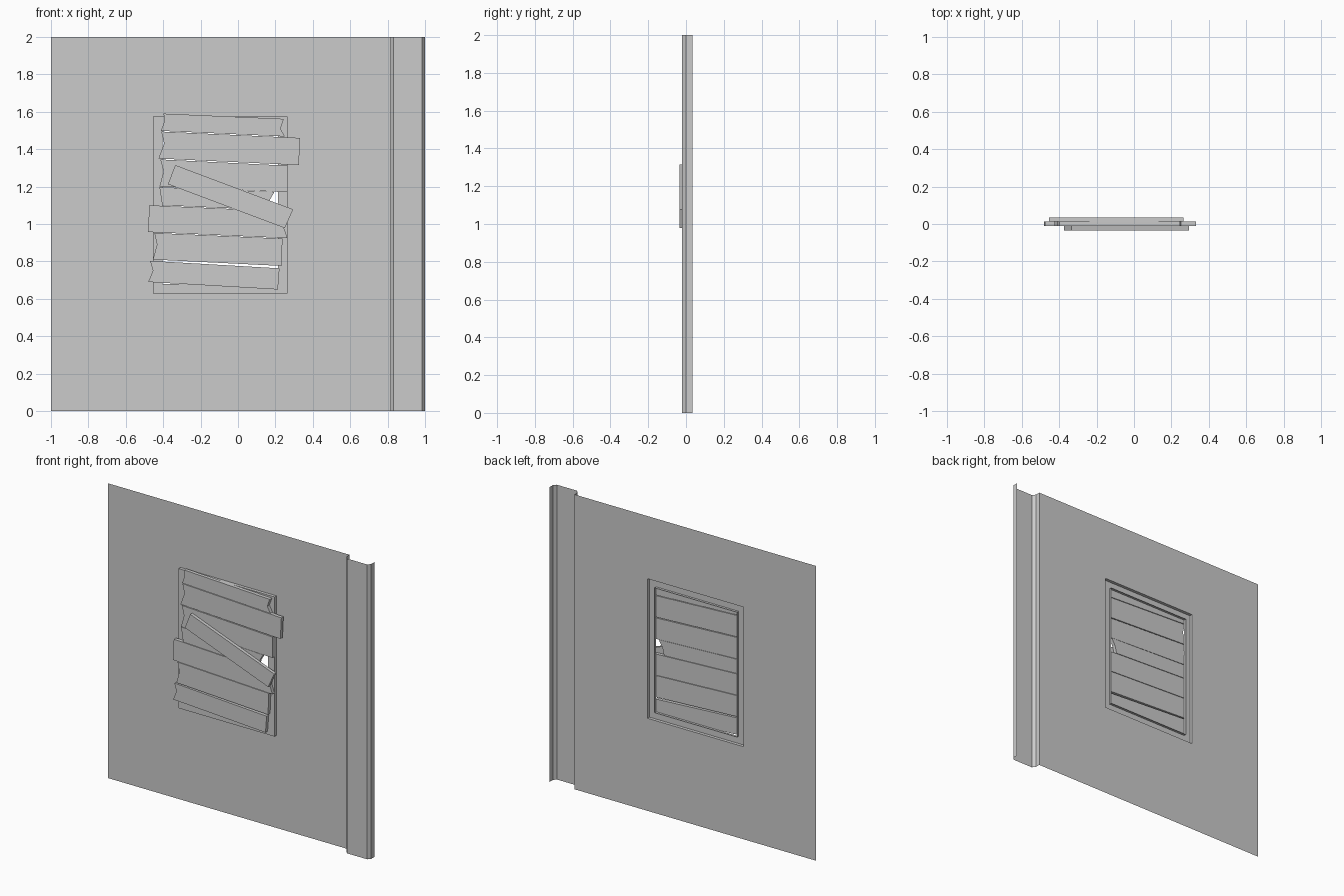
import bpy, bmesh

if "Cube" in bpy.data.objects:
    bpy.data.objects.remove(bpy.data.objects["Cube"])

BACK = 0.034     # plane of the wall sheet
FRONT = 0.013    # front plane of the window frame


def make(name, bm):
    mesh = bpy.data.meshes.new(name)
    bm.normal_update()
    bm.to_mesh(mesh)
    bm.free()
    ob = bpy.data.objects.new(name, mesh)
    bpy.context.collection.objects.link(ob)
    return ob


def rect(bm, x0, x1, z0, z1, y):
    return [bm.verts.new((x, y, z)) for x, z in ((x0, z0), (x1, z0), (x1, z1), (x0, z1))]


def bridge(bm, a, b):
    for i in range(4):
        j = (i + 1) % 4
        bm.faces.new((a[i], a[j], b[j], b[i]))


def board(name, outline, y0, y1):
    """Plank: an (x, z) outline with ragged ends, extruded along y."""
    bm = bmesh.new()
    face = bm.faces.new([bm.verts.new((x, y0, z)) for x, z in outline])
    ext = bmesh.ops.extrude_face_region(bm, geom=[face])
    for v in ext["geom"]:
        if isinstance(v, bmesh.types.BMVert):
            v.co.y = y1
    bmesh.ops.recalc_face_normals(bm, faces=bm.faces)
    make(name, bm)


# Wall sheet with window opening
OX0, OX1, OZ0, OZ1 = -0.455, 0.265, 0.628, 1.575
bm = bmesh.new()
bridge(bm, rect(bm, -1, 0.815, 0, 2, BACK), rect(bm, OX0, OX1, OZ0, OZ1, BACK))
make("wall_panel", bm)

# Raised pilaster at the right edge, open at the back
profile = [(0.815, BACK), (0.815, 0.0), (0.832, -0.02), (0.984, -0.02), (1.0, 0.0), (1.0, BACK)]
bm = bmesh.new()
cols = [[bm.verts.new((x, y, z)) for z in (0, 2)] for x, y in profile]
for a, b in zip(cols, cols[1:]):
    bm.faces.new((a[0], b[0], b[1], a[1]))
make("wall_pilaster", bm)

# Window frame: outer side, front face, inner return
t = 0.05
bm = bmesh.new()
rings = [rect(bm, OX0 + d, OX1 - d, OZ0 + d, OZ1 - d, y)
         for d, y in ((0, BACK), (0, FRONT), (t, FRONT), (t, 0.03))]
for a, b in zip(rings, rings[1:]):
    bridge(bm, a, b)
make("window_frame", bm)

# Horizontal planks, bottom-left first, going right, up and back
planks = [
    [(-0.48, 0.69), (0.213, 0.65), (0.222, 0.763), (-0.47, 0.803), (-0.455, 0.75)],
    [(-0.455, 0.81), (0.232, 0.776), (0.238, 0.922), (-0.447, 0.952), (-0.433, 0.89)],
    [(-0.48, 0.957), (0.265, 0.924), (0.245, 0.98), (0.262, 1.067), (-0.475, 1.10)],
    [(-0.405, 1.10), (0.155, 1.075), (0.168, 1.125), (0.195, 1.172), (-0.42, 1.197)],
    [(-0.42, 1.2), (0.265, 1.17), (0.265, 1.312), (-0.415, 1.345), (-0.398, 1.28)],
    [(-0.425, 1.35), (0.325, 1.315), (0.332, 1.46), (-0.41, 1.494), (-0.395, 1.43)],
    [(-0.412, 1.498), (0.25, 1.468), (0.227, 1.51), (0.245, 1.562), (-0.398, 1.59), (-0.393, 1.55)],
]
for i, p in enumerate(planks):
    board(f"plank_{i + 1}", p, -0.01, FRONT)

# Diagonal plank nailed across the others
board("diagonal_plank", [(-0.375, 1.213), (0.25, 0.978), (0.295, 1.078), (-0.335, 1.315)], -0.034, -0.012)
